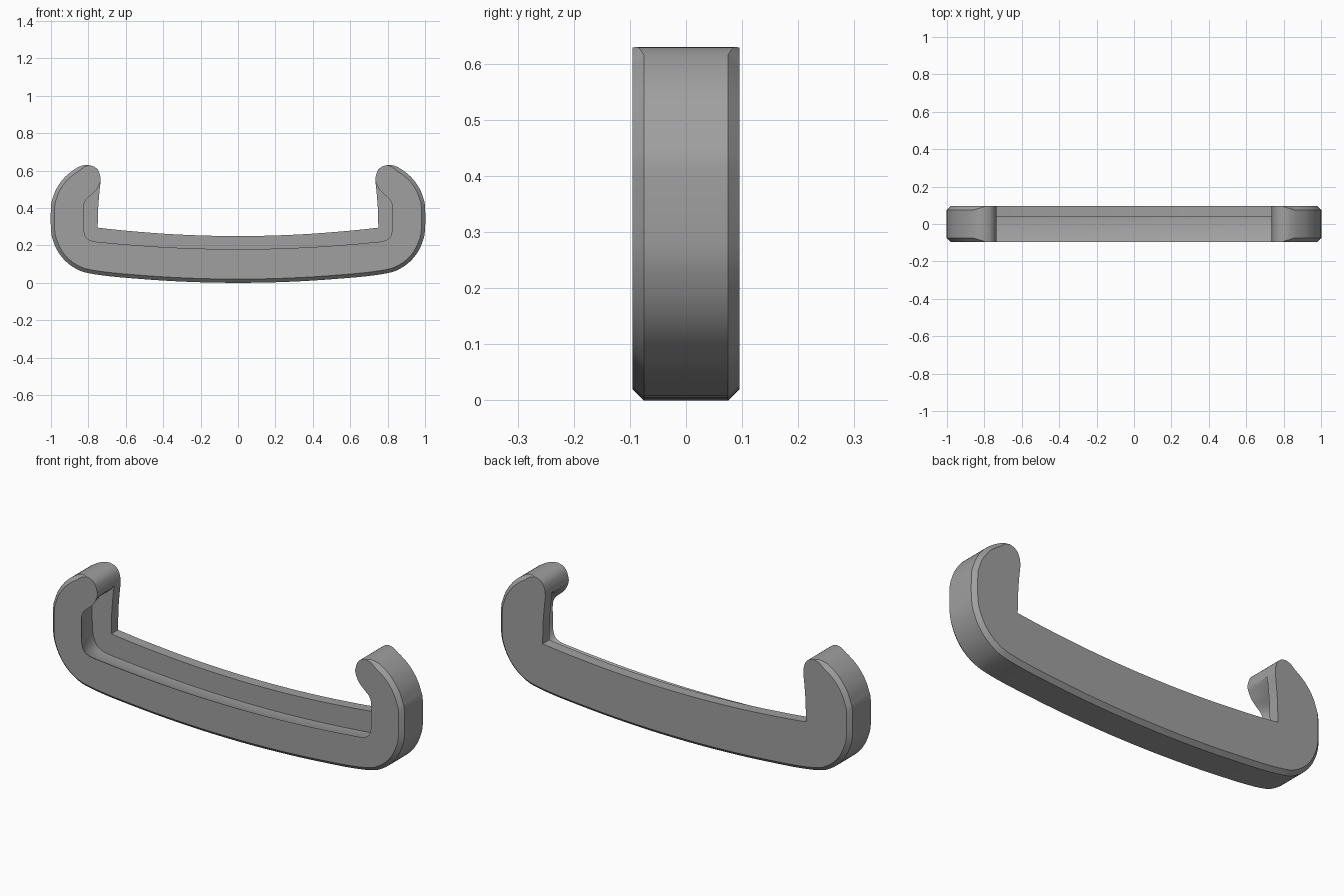
import bpy, bmesh
from mathutils import Vector

if "Cube" in bpy.data.objects:
    bpy.data.objects.remove(bpy.data.objects["Cube"])

# Half of the handle as stations: outer point, back inner point, front lip point (x, z)
stations = [(x, .075 * x * x, x, .25 + .08 * x * x, x, .18 + .07 * x * x)
            for x in (0, .2, .4, .6, .7)]
stations += [
    (.79, .05, .75, .295, .76, .22),
    (.85, .067, .75, .295, .79, .227),
    (.91, .105, .75, .295, .812, .243),
    (.955, .155, .75, .295, .822, .27),
    (.985, .215, .75, .31, .825, .30),
    (1, .28, .749, .35, .825, .34),
    (1, .41, .747, .41, .825, .41),
    (.99, .455, .744, .45, .812, .445),
    (.97, .505, .741, .485, .785, .47),
    (.935, .555, .737, .52, .755, .50),
    (.90, .588, .735, .545, .735, .545),
    (.86, .615, .738, .575, .738, .575),
    (.825, .629, .75, .605, .75, .605),
    (.795, .629, .77, .622, .77, .622),
]
LAST = len(stations) - 1
HALF, CHAMFER, GROOVE = .095, .02, .035


def blend(p0, p1, p2, p3, t):
    """Smooth interpolation between p1 and p2; sharp corners stay sharp."""
    if (p2 - p1).length < 1e-6:
        return p1.copy()
    return .5 * (2 * p1 + (p2 - p0) * t + (2 * p0 - 5 * p1 + 4 * p2 - p3) * t * t
                 + (3 * p1 - p0 - 3 * p2 + p3) * t ** 3)


def point(i, k):
    if i < 0:  # mirrored neighbour across the middle
        p = point(-i, k)
        return Vector((-p.x, p.y))
    return Vector(stations[min(i, LAST)][2 * k:2 * k + 2])


# Refine the stations
STEPS = 3
path = []
for i in range(LAST):
    for s in range(STEPS):
        path.append([blend(*(point(i + j, k) for j in (-1, 0, 1, 2)), s / STEPS)
                     for k in range(3)])
path.append([point(LAST, k) for k in range(3)])

# Sweep the grooved, chamfered cross-section
bm = bmesh.new()
rings = []
n = len(path)
for i, (outer, back, lip) in enumerate(path):
    tangent = path[min(i + 1, n - 1)][0] - path[max(i - 1, 0)][0]
    if i == 0:
        tangent = Vector((1, 0))
    normal = Vector((-tangent.y, tangent.x)).normalized()
    fade = min(1, (n - 1 - i) / 6)
    inset = outer + normal * CHAMFER * fade
    flat = HALF - CHAMFER * fade
    depth = GROOVE * min(1, (lip - back).length / .05)
    floor = lip + (outer - lip).normalized() * depth
    section = [(outer, -flat), (outer, flat), (inset, HALF), (back, HALF),
               (back, .04), (floor, .04), (floor, -.03), (lip, -HALF), (inset, -HALF)]
    rings.append([bm.verts.new((p.x, y, p.y)) for p, y in section])

for a, b in zip(rings, rings[1:]):
    for j in range(len(a)):
        k = (j + 1) % len(a)
        bm.faces.new((a[j], a[k], b[k], b[j]))
bm.faces.new(rings[-1])  # hook tip

# Mirror the second half
half = bm.verts[:] + bm.edges[:] + bm.faces[:]
copy = bmesh.ops.duplicate(bm, geom=half)["geom"]
for v in copy:
    if isinstance(v, bmesh.types.BMVert):
        v.co.x *= -1
bmesh.ops.remove_doubles(bm, verts=bm.verts[:], dist=1e-4)
bmesh.ops.dissolve_degenerate(bm, edges=bm.edges[:], dist=1e-5)
bmesh.ops.recalc_face_normals(bm, faces=bm.faces[:])

mesh = bpy.data.meshes.new("handle")
bm.to_mesh(mesh)
bm.free()
handle = bpy.data.objects.new("handle", mesh)
bpy.context.collection.objects.link(handle)

grey = bpy.data.materials.new("grey")
grey.diffuse_color = (.35, .35, .35, 1)
grey.use_nodes = True
grey.node_tree.nodes["Principled BSDF"].inputs["Base Color"].default_value = grey.diffuse_color
mesh.materials.append(grey)

bpy.context.view_layer.objects.active = handle
handle.select_set(True)
bpy.ops.object.shade_smooth_by_angle(angle=.5)
